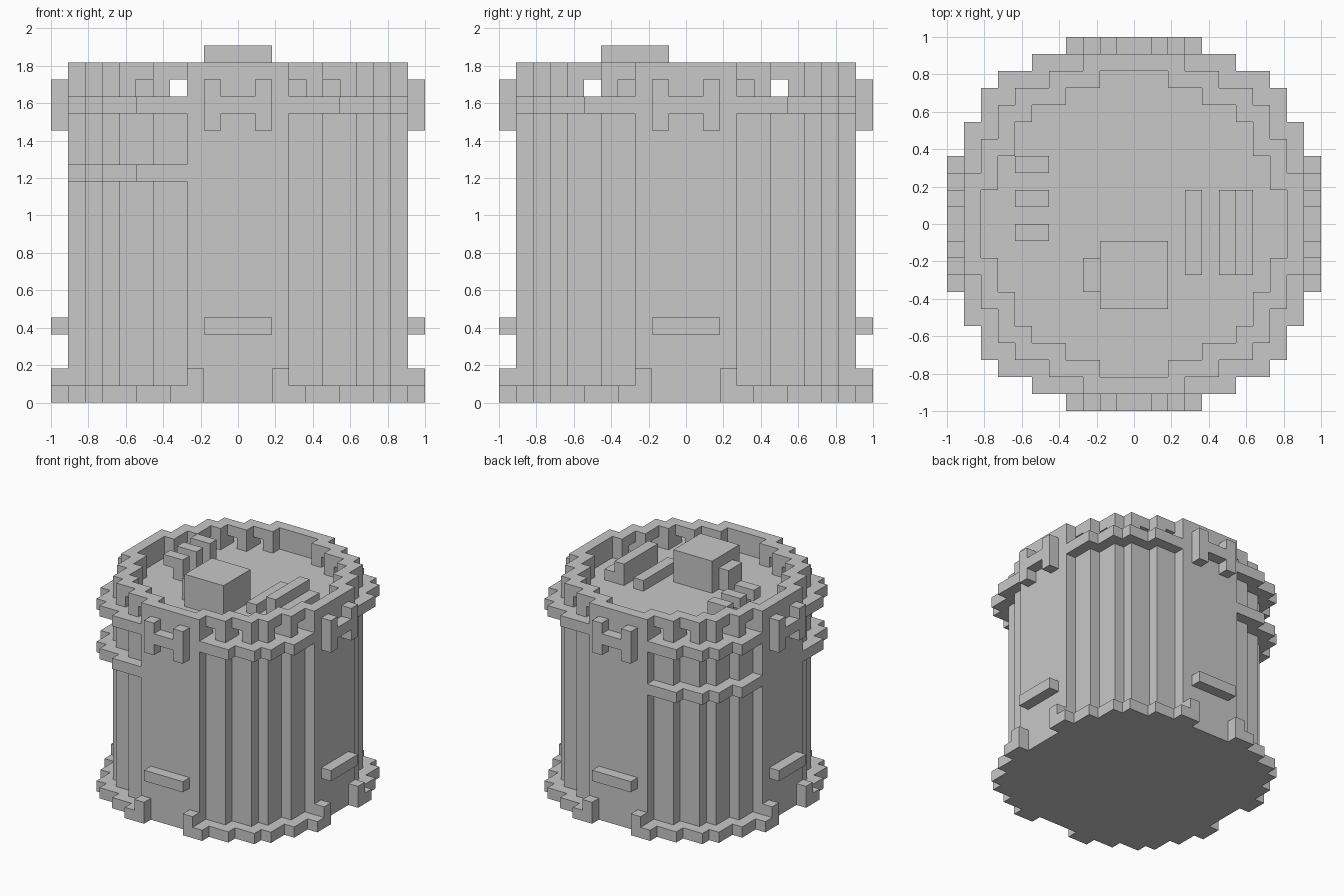
import bpy, bmesh
from itertools import product
from mathutils import Vector

cube = bpy.data.objects.get("Cube")
if cube:
    bpy.data.objects.remove(cube, do_unlink=True)

U = 1 / 11                      # edge of one block
N = 11                          # half width in blocks
GREY = (0.58, 0.58, 0.58, 1)

grey = bpy.data.materials.new("plain grey")
grey.use_nodes = True
grey.diffuse_color = GREY
grey.node_tree.nodes["Principled BSDF"].inputs["Base Color"].default_value = GREY


def build(name, cells):
    """Make one object from the outer faces of a set of unit blocks."""
    bm = bmesh.new()
    verts = {}

    def vert(p):
        key = tuple(p)
        if key not in verts:
            verts[key] = bm.verts.new(Vector(key) * U)
        return verts[key]

    for c in cells:
        for axis, side in product(range(3), (0, 1)):
            n = list(c)
            n[axis] += 1 if side else -1
            if tuple(n) in cells:
                continue
            b, d = (axis + 1) % 3, (axis + 2) % 3
            quad = []
            for s, t in ((0, 0), (1, 0), (1, 1), (0, 1)):
                p = list(c)
                p[axis] += side
                p[b] += s
                p[d] += t
                quad.append(vert(p))
            bm.faces.new(quad if side else quad[::-1])
    bmesh.ops.dissolve_limit(bm, angle_limit=0.01, verts=bm.verts, edges=bm.edges)
    mesh = bpy.data.meshes.new(name)
    bm.to_mesh(mesh)
    bm.free()
    mesh.materials.append(grey)
    obj = bpy.data.objects.new(name, mesh)
    bpy.context.collection.objects.link(obj)


def disc(limit, z0, z1, keep=lambda x, y: True):
    """Blocks of a stepped disc; keep filters by block centre."""
    return {(i, j, k)
            for i, j, k in product(range(-N, N), range(-N, N), range(z0, z1))
            if (i + .5) ** 2 + (j + .5) ** 2 < limit and keep(i + .5, j + .5)}


def box(x0, x1, y0, y1, z0, z1):
    return set(product(range(x0, x1), range(y0, y1), range(z0, z1)))


def turn(cells):
    """Quarter turn about the vertical axis."""
    return {(-j - 1, i, k) for i, j, k in cells}


# squared radii of the flange, the drum and the recess
OUTER, BODY, INNER = 130, 100, 75


def outside(x, y):
    return x * x + y * y > BODY


def band(x, y):
    return outside(x, y) and max(abs(x), abs(y)) < N - 1


# main drum and the stepped base flange, open in the middle of each side
build("drum", disc(BODY, 0, 18))
build("base_flange", disc(OUTER, 0, 1, lambda x, y: outside(x, y) and
      not (max(abs(x), abs(y)) > 10 and min(abs(x), abs(y)) < 2)))

# bands around the rounded corners
build("upper_band", disc(OUTER, 17, 18, band))
build("right_half_band", disc(OUTER, 13, 14, lambda x, y: band(x, y) and x < 0))

# raised rim pierced by small windows
rim = disc(BODY, 18, 20, lambda x, y: x * x + y * y > INNER)
windows = ((3.5, 8.5), (5.5, 7.5))
rim = {(i, j, k) for i, j, k in rim
       if not (k == 18 and tuple(sorted((abs(i + .5), abs(j + .5)))) in windows)}
build("rim", rim)

# fittings repeated on the four sides
bracket = box(-2, 2, -11, -10, 17, 18) | box(-2, -1, -11, -10, 16, 19) | box(1, 2, -11, -10, 16, 19)
step = box(-2, 2, -11, -10, 4, 5)
feet = box(-3, -2, -11, -10, 1, 2) | box(2, 3, -11, -10, 1, 2)
for side in ("front", "left", "back", "right"):
    build(side + "_bracket", bracket)
    build(side + "_step", step)
    build(side + "_feet", feet)
    bracket, step, feet = turn(bracket), turn(step), turn(feet)

# equipment standing on the recessed top
build("top_box", box(-2, 2, -5, -1, 18, 21))
build("top_box_side_unit", box(-3, -2, -4, -2, 18, 20))
build("low_rail", box(3, 4, -3, 2, 18, 19))
build("stepped_rail", box(5, 6, -3, 2, 18, 20) | box(6, 7, -3, 2, 18, 19))
for n, y in enumerate((-1, 1, 3)):
    build("lever_%d" % (n + 1), box(-6, -5, y, y + 1, 18, 20) | box(-7, -6, y, y + 1, 19, 20))
